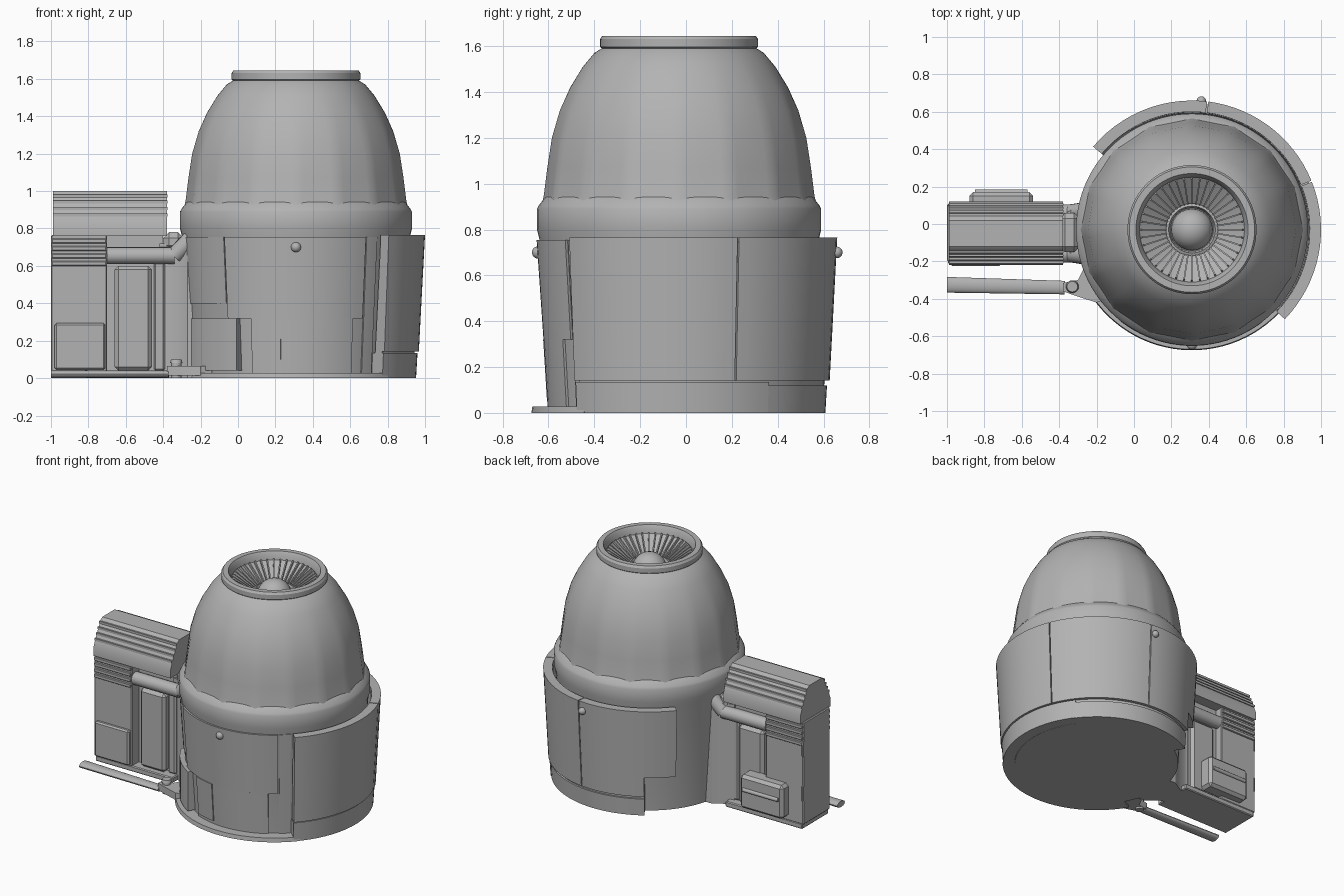
import bpy, bmesh, math
from mathutils import Matrix, Vector

if "Cube" in bpy.data.objects:
    bpy.data.objects.remove(bpy.data.objects["Cube"], do_unlink=True)

grey = bpy.data.materials.new("plain grey")
grey.use_nodes = True
GREY = (0.45, 0.45, 0.45, 1)
grey.diffuse_color = GREY
grey.node_tree.nodes["Principled BSDF"].inputs["Base Color"].default_value = GREY

CX, CY = 0.31, -0.03    # axis of the tower
RIBS = 16


def finish(name, bm, angle=30):
    me = bpy.data.meshes.new(name)
    bm.to_mesh(me)
    bm.free()
    me.materials.append(grey)
    me.shade_smooth()
    me.set_sharp_from_angle(angle=math.radians(angle))
    ob = bpy.data.objects.new(name, me)
    bpy.context.collection.objects.link(ob)
    return ob


def sweep(name, profile, a0=0, a1=360, steps=96, closed=False, shape=None):
    """Turn an (r, z) profile about the tower axis, through all or part of a circle."""
    bm = bmesh.new()
    full = a1 - a0 == 360
    rows = []
    for i in range(steps if full else steps + 1):
        a = math.radians(a0 + (a1 - a0) * i / steps)
        row = []
        for r, z in profile:
            k = r * (shape(a, z) if shape else 1)
            row.append(bm.verts.new((CX + k * math.cos(a), CY + k * math.sin(a), z)))
        rows.append(row)
    n = len(profile)
    for i in range(steps):
        p, q = rows[i], rows[(i + 1) % len(rows)]
        for j in range(n if closed else n - 1):
            m = (j + 1) % n
            bm.faces.new((p[j], q[j], q[m], p[m]))
    if closed and not full:
        bm.faces.new(rows[0])
        bm.faces.new(rows[-1][::-1])
    bmesh.ops.remove_doubles(bm, verts=bm.verts, dist=0.0001)
    return finish(name, bm)


def arc_panel(name, a0, a1, z0, z1, r0, r1, depth):
    """Curved slab leaning outward from r0 at its foot to r1 at its top."""
    profile = [(r0 - depth, z0), (r0, z0), (r1, z1), (r1 - depth, z1)]
    return sweep(name, profile, a0, a1, max(3, round((a1 - a0) / 4)), True)


def box(name, x, y, z, bevel=0.006, turn=None):
    bm = bmesh.new()
    bmesh.ops.create_cube(bm, size=1)
    for v in bm.verts:
        v.co = [lo + (hi - lo) * (c + 0.5) for c, (lo, hi) in zip(v.co, (x, y, z))]
    if bevel:
        bmesh.ops.bevel(bm, geom=bm.edges[:], offset=bevel, segments=1, affect='EDGES')
    if turn is not None:
        bm.transform(turn)
    return finish(name, bm)


def prism(name, pts, lo, hi, axis):
    """Extrude a flat outline along x (outline in y, z) or z (outline in x, y)."""
    bm = bmesh.new()
    place = (lambda p, t: (t, *p)) if axis == 'x' else (lambda p, t: (*p, t))
    a = [bm.verts.new(place(p, lo)) for p in pts]
    b = [bm.verts.new(place(p, hi)) for p in pts]
    bm.faces.new(a)
    bm.faces.new(b)
    for i in range(len(pts)):
        j = (i + 1) % len(pts)
        bm.faces.new((a[i], a[j], b[j], b[i]))
    bmesh.ops.recalc_face_normals(bm, faces=bm.faces)
    return finish(name, bm)


def rod(name, start, end, r0, r1, flat=1.0):
    start, end = Vector(start), Vector(end)
    d = end - start
    bm = bmesh.new()
    bmesh.ops.create_cone(bm, cap_ends=True, segments=20, radius1=r0, radius2=r1, depth=d.length)
    bm.transform(Matrix.Translation((start + end) / 2) @ Matrix.Diagonal((1, 1, flat, 1))
                 @ d.to_track_quat('Z', 'Y').to_matrix().to_4x4())
    return finish(name, bm)


def ball(name, pos, r):
    bm = bmesh.new()
    bmesh.ops.create_uvsphere(bm, u_segments=24, v_segments=12, radius=r)
    bm.transform(Matrix.Translation(pos))
    return finish(name, bm)


# Tower drum with its collar
sweep("drum", [(0, 0), (0.56, 0), (0.61, 0.76), (0.62, 0.8), (0.62, 0.89),
               (0.612, 0.905), (0.585, 0.94), (0.555, 0.96)])


# Dome: polygonal at the foot, round at the top
def ribbed(a, z):
    step = 2 * math.pi / RIBS
    off = (a % step) - step / 2
    poly = math.cos(step / 2) / math.cos(off)
    t = min(1, max(0, (z - 0.9) / 0.65))
    return poly + (1 - poly) * t


sweep("dome", [(0.606, 0.88), (0.59, 0.95), (0.575, 1.07), (0.555, 1.2), (0.52, 1.32),
               (0.475, 1.42), (0.42, 1.51), (0.37, 1.57), (0.33, 1.595)], shape=ribbed)

# Rim, funnel, blades and hub
sweep("rim_and_funnel", [(0.33, 1.585), (0.345, 1.597), (0.345, 1.63), (0.335, 1.645), (0.3, 1.645),
                         (0.288, 1.625), (0.28, 1.59), (0.13, 1.48), (0, 1.48)])
for i in range(40):
    turn = (Matrix.Translation((CX, CY, 1.48)) @ Matrix.Rotation(i * math.tau / 40, 4, 'Z')
            @ Matrix.Translation((0.13, 0, 0)) @ Matrix.Rotation(-math.atan2(0.11, 0.15), 4, 'Y'))
    box("funnel_blade", (0, 0.185), (-0.004, 0.004), (-0.01, 0.018), 0, turn)
sweep("hub_ring", [(0.14, 1.47), (0.14, 1.505), (0.125, 1.51), (0.115, 1.48)])
ball("hub", (CX, CY, 1.47), 0.113)

# Outer shell: panels with seams above a lower ring
for a0, a1 in ((-44, 21.7), (22.3, 82.7), (83.3, 122)):
    arc_panel("shell_panel", a0, a1, 0.142, 0.765, 0.657, 0.69, 0.06)
arc_panel("shell_end_panel", 122, 140, 0.28, 0.765, 0.664, 0.69, 0.06)
arc_panel("shell_backing", -43.5, 122, 0.005, 0.75, 0.625, 0.675, 0.05)
arc_panel("shell_ring_front", -44, 37, 0, 0.135, 0.642, 0.65, 0.08)
arc_panel("shell_ring_back", 37, 122, 0, 0.12, 0.638, 0.645, 0.08)

# Front base step, raised plates and door
arc_panel("base_step", -150, -40, 0, 0.028, 0.645, 0.64, 0.2)
arc_panel("front_plate_upper", -128, -53, 0.32, 0.755, 0.592, 0.622, 0.03)
arc_panel("front_plate_lower", -114, -59, 0.028, 0.32, 0.574, 0.592, 0.03)
arc_panel("side_plate", -166, -129, 0.4, 0.755, 0.592, 0.615, 0.03)
arc_panel("right_plate", -52, -45, 0.028, 0.755, 0.57, 0.615, 0.03)
arc_panel("door", -156, -121, 0.04, 0.32, 0.615, 0.615, 0.06)
arc_panel("small_hatch", -113, -98, 0.05, 0.32, 0.582, 0.599, 0.02)
ball("front_button", (CX, CY - 0.615, 0.7), 0.027)
ball("back_button", (CX + 0.05, CY + 0.688, 0.7), 0.025)

# Side unit: roof with ribbed slopes
prism("roof", [(-0.22, 0.76), (0.12, 0.76), (0.12, 0.82), (0.1, 0.87), (0.04, 0.985), (0.02, 1.0),
               (-0.12, 1.0), (-0.14, 0.985), (-0.2, 0.87), (-0.22, 0.82)], -0.99, -0.38, 'x')
for side in (-1, 1):
    for k in range(4):
        y, z = -0.05 + side * (0.1 + 0.018 * k), 0.975 - 0.034 * k
        box("roof_rib", (-0.99, -0.378), (y - 0.006, y + 0.006), (z - 0.008, z + 0.008), 0)

# Side unit: outer block, recessed middle, foot and neck
box("unit_block", (-1.0, -0.7), (-0.2, 0.1), (0.035, 0.765))
box("unit_core", (-0.71, -0.4), (-0.12, 0.04), (0.03, 0.77), 0)
box("unit_foot", (-0.99, -0.38), (-0.2, 0.1), (0, 0.04))
prism("neck", [(-0.42, -0.13), (-0.36, -0.14), (-0.27, -0.21), (-0.18, -0.21), (-0.18, 0.11),
               (-0.28, 0.11), (-0.36, 0.06), (-0.42, 0.05)], 0, 0.72, 'z')
for side in (-1, 1):
    mid = lambda a, b: tuple(sorted((-0.05 + side * a, -0.05 + side * b)))
    box("pillar", (-0.66, -0.46), mid(0.06, 0.125), (0.04, 0.6), 0.02)
    box("corner_post", (-0.45, -0.39), mid(0.05, 0.1), (0.04, 0.62), 0.01)
    rod("duct", (-0.7, -0.05 + side * 0.11, 0.655), (-0.34, -0.05 + side * 0.11, 0.655), 0.045, 0.045)
    rod("duct_bend", (-0.34, -0.05 + side * 0.11, 0.655), (-0.24, -0.05 + side * 0.12, 0.75), 0.045, 0.05)
    for k in range(4):
        z = 0.6 + 0.04 * k
        box("louvre", (-0.995, -0.705), mid(0.14, 0.16), (z, z + 0.026), 0.004)
box("eave_tie", (-0.4, -0.29), (-0.15, 0.06), (0.68, 0.78), 0.03)

# Lockers on the front and back, and end fittings
box("front_locker", (-0.98, -0.71), (-0.225, -0.15), (0.045, 0.295), 0.01)
box("back_locker", (-0.88, -0.54), (0.05, 0.17), (0.06, 0.3), 0.02)
rod("locker_handle", (-0.85, 0.17, 0.2), (-0.57, 0.17, 0.2), 0.014, 0.014)
for z in (0.2, 0.52):
    box("end_plate", (-1.0, -0.985), (-0.06, 0.103), (z, z + 0.11), 0.004)

# Boom lying on the ground with its hinge
rod("boom", (-1.0, -0.325, 0.022), (-0.37, -0.34, 0.022), 0.042, 0.036, 0.5)
rod("hinge_post", (-0.33, -0.335, 0), (-0.33, -0.335, 0.085), 0.028, 0.028)
rod("hinge_cap", (-0.33, -0.335, 0.08), (-0.33, -0.335, 0.1), 0.034, 0.028)
prism("hinge_bracket", [(-0.38, -0.36), (-0.31, -0.385), (-0.2, -0.42), (-0.14, -0.4), (-0.16, -0.22),
                        (-0.27, -0.24), (-0.3, -0.3), (-0.38, -0.315)], 0.015, 0.065, 'z')
